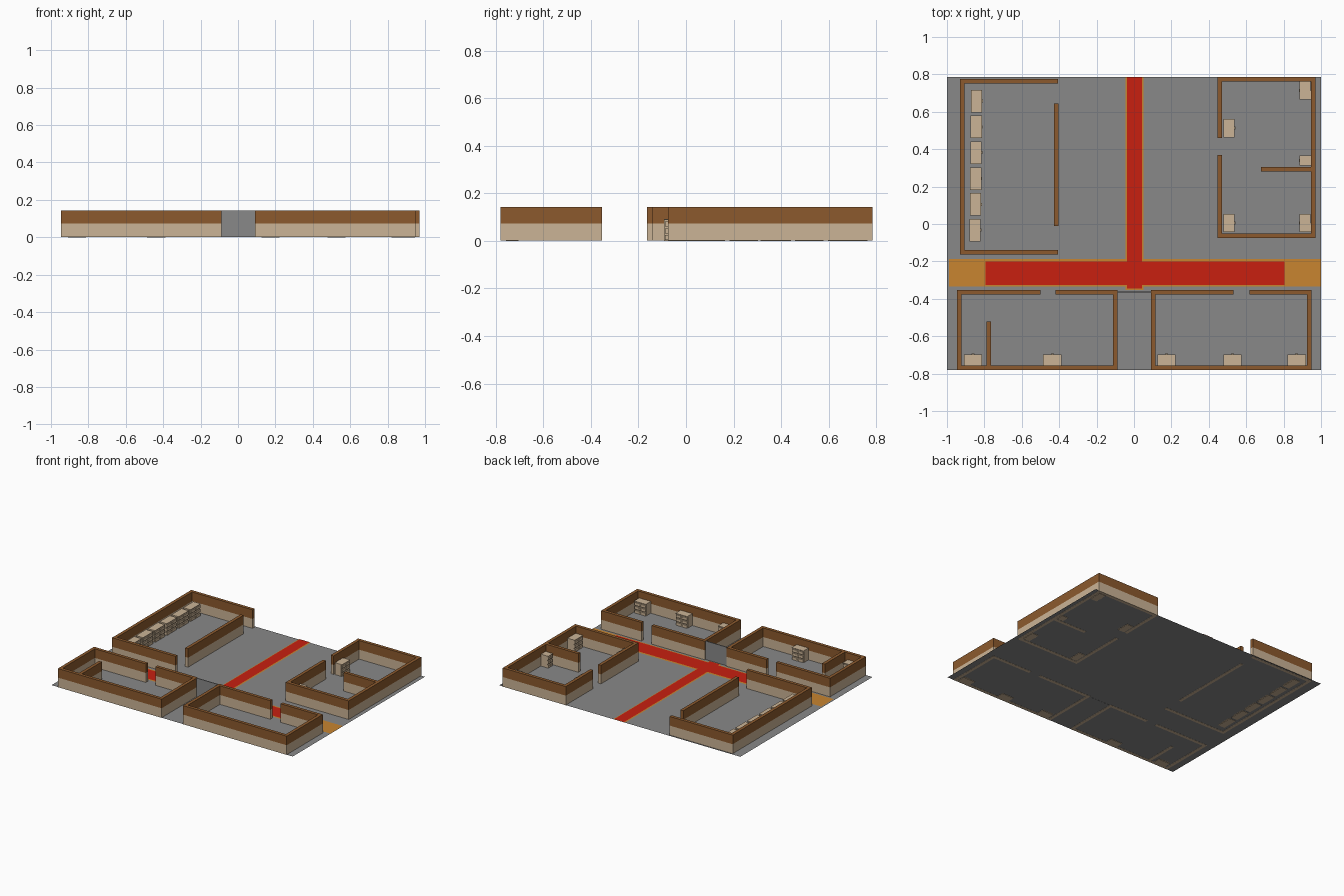
import bpy
import bmesh
from mathutils import Matrix, Vector

cube = bpy.data.objects.get("Cube")
if cube:
    bpy.data.objects.remove(cube, do_unlink=True)


def material(name, rgb):
    m = bpy.data.materials.new(name)
    m.use_nodes = True
    m.diffuse_color = (*rgb, 1)
    m.node_tree.nodes["Principled BSDF"].inputs["Base Color"].default_value = (*rgb, 1)
    return m


GREY = material("floor grey", (0.25, 0.25, 0.25))
BROWN = material("wall brown", (0.262, 0.102, 0.027))
TAN = material("wall tan", (0.597, 0.456, 0.305))
RED = material("carpet red", (0.578, 0.014, 0.005))
GOLD = material("carpet gold", (0.578, 0.235, 0.03))

WALL_T, WALL_H, DADO = 0.024, 0.142, 0.074
BASE = 0.002


def add_box(bm, x0, x1, y0, y1, z0, z1, mat=0):
    size = Vector((x1 - x0, y1 - y0, z1 - z0))
    mid = Vector((x0 + x1, y0 + y1, z0 + z1)) / 2
    made = bmesh.ops.create_cube(bm, size=1, matrix=Matrix.Translation(mid) @ Matrix.Diagonal((*size, 1)))
    for f in {f for v in made["verts"] for f in v.link_faces}:
        f.material_index = mat


def finish(name, bm, *mats):
    mesh = bpy.data.meshes.new(name)
    bm.to_mesh(mesh)
    bm.free()
    for m in mats:
        mesh.materials.append(m)
    ob = bpy.data.objects.new(name, mesh)
    bpy.context.scene.collection.objects.link(ob)
    return ob


def sheet(name, x0, x1, y0, y1, z, mat):
    bm = bmesh.new()
    bm.faces.new([bm.verts.new(p) for p in ((x0, y0, z), (x1, y0, z), (x1, y1, z), (x0, y1, z))])
    finish(name, bm, mat)


def room(name, along_x, along_y):
    """Walls given as (x0, x1, y centre) or (x centre, y0, y1), tan below and brown above."""
    h = WALL_T / 2
    bm = bmesh.new()
    plans = [(a, b, y - h, y + h) for a, b, y in along_x]
    plans += [(x - h, x + h, a, b) for x, a, b in along_y]
    for plan in plans:
        add_box(bm, *plan, BASE, DADO, 0)
        add_box(bm, *plan, DADO, WALL_H, 1)
    finish(name, bm, TAN, BROWN)


def cabinet(name, x, y, width, turn):
    """Cabinet whose drawers face +y before turning."""
    bm = bmesh.new()
    w, depth, top = width / 2, 0.06, 0.092
    d = depth / 2
    add_box(bm, -w, w, -d, d - 0.008, 0, top - 0.005)
    add_box(bm, -w, w, -d, d, top - 0.005, top)
    step = (top - 0.005) / 3
    for i in range(3):
        z = i * step
        add_box(bm, -w + 0.004, w - 0.004, d - 0.008, d, z + 0.003, z + step - 0.005)
        add_box(bm, -0.008, 0.008, d, d + 0.004, z + 0.012, z + 0.016)
    ob = finish(name, bm, TAN)
    ob.location = (x, y, 0)
    ob.rotation_euler.z = turn


# Floor and the crossing carpets
sheet("floor", -1, 1, -0.78, 0.785, 0.003, GREY)
sheet("cross_carpet_border", -0.99, 1, -0.335, -0.187, 0.005, GOLD)
sheet("long_carpet_border", -0.046, 0.052, -0.352, 0.785, 0.0045, GOLD)
sheet("cross_carpet", -0.795, 0.805, -0.325, -0.2, 0.0065, RED)
sheet("long_carpet", -0.038, 0.044, -0.345, 0.785, 0.007, RED)

# Rooms
room("back_right_room",
     [(-0.93, -0.405, 0.762), (-0.93, -0.405, -0.151)],
     [(-0.917, -0.163, 0.774), (-0.417, -0.012, 0.645)])
room("back_left_room",
     [(0.447, 0.97, 0.773), (0.447, 0.97, -0.063), (0.68, 0.95, 0.292)],
     [(0.459, 0.46, 0.785), (0.459, -0.075, 0.368), (0.958, -0.075, 0.785)])
room("front_right_room",
     [(-0.947, -0.5, -0.365), (-0.42, -0.087, -0.365), (-0.947, -0.087, -0.768)],
     [(-0.935, -0.78, -0.353), (-0.099, -0.78, -0.353), (-0.776, -0.768, -0.52)])
room("front_left_room",
     [(0.09, 0.532, -0.365), (0.617, 0.95, -0.365), (0.09, 0.95, -0.768)],
     [(0.102, -0.78, -0.353), (0.938, -0.78, -0.353)])

# Plain screen closing the gap between the front rooms
bm = bmesh.new()
add_box(bm, -0.087, 0.09, -0.366, -0.36, BASE, WALL_H)
finish("entrance_screen", bm, GREY)

# Cabinets
QUARTER = 1.5708
for i in range(6):
    cabinet(f"row_cabinet_{i + 1}", -0.842 - 0.0015 * i, 0.657 - 0.138 * i, 0.12, -QUARTER)
for i, x in enumerate((-0.86, -0.437, 0.174, 0.526, 0.87)):
    cabinet(f"front_cabinet_{i + 1}", x, -0.727, 0.097, 0)
for i, y in enumerate((0.512, 0.005)):
    cabinet(f"inner_cabinet_{i + 1}", 0.508, y, 0.097, -QUARTER)
for i, (y, width) in enumerate(((0.714, 0.097), (0.34, 0.055), (0.005, 0.097))):
    cabinet(f"outer_cabinet_{i + 1}", 0.915, y, width, QUARTER)
